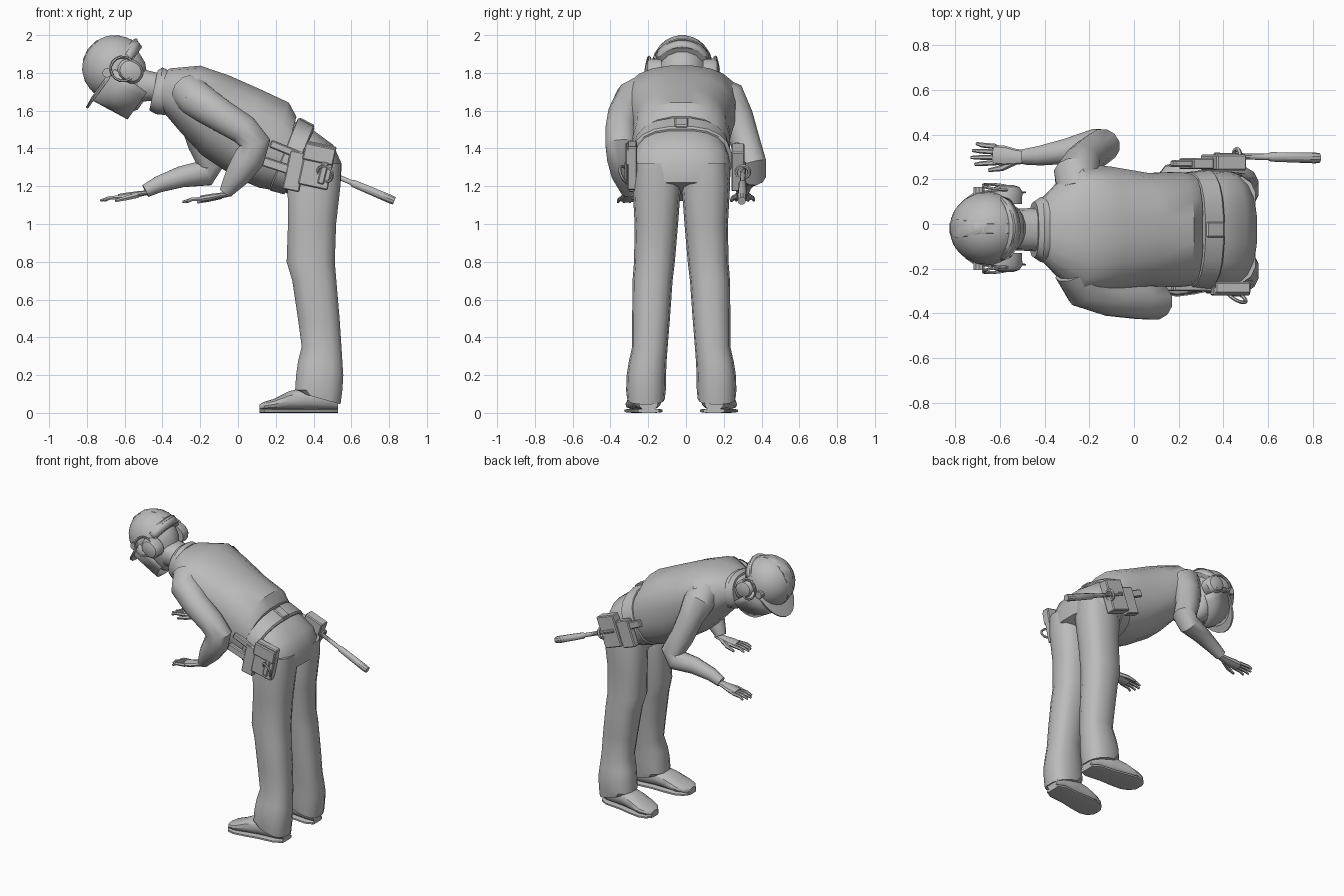
import bpy, bmesh, math
from mathutils import Vector as V, Matrix

cube = bpy.data.objects.get("Cube")
if cube:
    bpy.data.objects.remove(cube)

grey = bpy.data.materials.new("plain grey")
grey.use_nodes = True
grey.diffuse_color = (0.5, 0.5, 0.5, 1)
grey.node_tree.nodes["Principled BSDF"].inputs["Base Color"].default_value = (0.5, 0.5, 0.5, 1)
MID = -0.025  # y of the body's middle plane
Y = V((0, 1, 0))


def finish(name, bm, angle=35):
    bmesh.ops.recalc_face_normals(bm, faces=bm.faces)
    mesh = bpy.data.meshes.new(name)
    bm.to_mesh(mesh)
    bm.free()
    mesh.materials.append(grey)
    ob = bpy.data.objects.new(name, mesh)
    bpy.context.collection.objects.link(ob)
    bpy.ops.object.select_all(action='DESELECT')
    ob.select_set(True)
    bpy.context.view_layer.objects.active = ob
    bpy.ops.object.shade_smooth_by_angle(angle=math.radians(angle))
    return ob


def loft(name, rings, sides=16, power=0.85, angle=35):
    """Skin over rings given as (centre, half axis, other half axis)."""
    bm = bmesh.new()
    loops = []
    for c, p, q in rings:
        loop = []
        for i in range(sides):
            t = math.tau * (i + 0.5) / sides
            co, si = math.cos(t), math.sin(t)
            a = math.copysign(abs(co) ** power, co)
            b = math.copysign(abs(si) ** power, si)
            loop.append(bm.verts.new(c + p * a + q * b))
        loops.append(loop)
    for lo, hi in zip(loops, loops[1:]):
        for i in range(sides):
            j = (i + 1) % sides
            bm.faces.new((lo[i], lo[j], hi[j], hi[i]))
    bm.faces.new(loops[0])
    bm.faces.new(loops[-1])
    return finish(name, bm, angle)


def span(x1, z1, x2, z2, half, y=MID):
    """Ring between an upper and a lower outline point of the side profile."""
    a, b = V((x1, y, z1)), V((x2, y, z2))
    return (a + b) / 2, (a - b) / 2, Y * half


def tube(name, points, sides=10, flat=1.0):
    """Limb through (x, y, z, radius) points."""
    P = [V(p[:3]) for p in points]
    rings = []
    for i, p in enumerate(P):
        t = (P[min(i + 1, len(P) - 1)] - P[max(i - 1, 0)]).normalized()
        w = (Y - t * t.dot(Y)).normalized()
        rings.append((p, t.cross(w) * points[i][3] * flat, w * points[i][3]))
    return loft(name, rings, sides, 1)


def box(name, centre, size, tilt=0):
    bm = bmesh.new()
    m = Matrix.Translation(centre) @ Matrix.Rotation(math.radians(tilt), 4, 'Y') @ Matrix.Diagonal((*size, 1))
    bmesh.ops.create_cube(bm, size=1, matrix=m)
    bmesh.ops.bevel(bm, geom=bm.edges[:], offset=0.006, segments=1, affect='EDGES')
    return finish(name, bm)


def ring(name, centre, radius, thick, x_axis, y_axis):
    n = 16
    bm = bmesh.new()
    grid = []
    for i in range(n):
        t = math.tau * i / n
        d = x_axis * math.cos(t) + y_axis * math.sin(t)
        k = x_axis.cross(y_axis)
        grid.append([bm.verts.new(centre + d * (radius + thick * math.cos(s * math.tau / 6))
                                  + k * thick * math.sin(s * math.tau / 6)) for s in range(6)])
    for i in range(n):
        for s in range(6):
            a, b = grid[i], grid[(i + 1) % n]
            bm.faces.new((a[s], a[(s + 1) % 6], b[(s + 1) % 6], b[s]))
    return finish(name, bm)


# Jacket, bent forward at the waist
loft("jacket", [span(-.40, 1.80, -.44, 1.62, .13), span(-.36, 1.825, -.385, 1.58, .18),
                span(-.20, 1.84, -.31, 1.49, .30), span(-.05, 1.79, -.19, 1.36, .285),
                span(.12, 1.715, -.01, 1.24, .255), span(.27, 1.645, .11, 1.19, .26),
                span(.31, 1.57, .20, 1.175, .25)], 20)
loft("collar", [span(-.425, 1.815, -.47, 1.60, .125), span(-.40, 1.83, -.435, 1.58, .145),
                span(-.375, 1.82, -.385, 1.575, .15)], 18)
loft("neck", [span(-.60, 1.86, -.54, 1.64, .09), span(-.50, 1.82, -.47, 1.65, .095),
              span(-.38, 1.79, -.38, 1.64, .10)], 14)

# Trousers: seat and two legs
loft("trouser_seat", [span(.30, 1.545, .17, 1.19, .235), span(.41, 1.49, .23, 1.175, .25),
                      span(.505, 1.42, .26, 1.16, .262), span(.55, 1.32, .262, 1.14, .26),
                      span(.545, 1.22, .265, 1.12, .235)], 20, .75)
for side, tag in ((1, "left"), (-1, "right")):
    legs = [(1.32, .30, .545, .135, .11), (1.2, .26, .545, .13, .128), (1.0, .262, .522, .132, .115),
            (.8, .255, .515, .142, .108), (.7, .285, .523, .152, .106), (.5, .315, .54, .16, .1),
            (.35, .335, .55, .166, .094), (.27, .315, .555, .178, .1), (.2, .305, .56, .185, .104),
            (.12, .30, .555, .187, .105), (.045, .33, .545, .187, .1)]
    loft(tag + "_trouser_leg", [span(b, z, a, z + (.06 if z < .1 else 0), w, MID + side * y)
                                for z, a, b, y, w in legs], 14, .8)
    # Shoe with a flat sole
    shoe = [(.53, .09, .05), (.48, .13, .075), (.36, .14, .075), (.27, .115, .085),
            (.19, .075, .088), (.14, .06, .07), (.115, .045, .035)]
    sides = [MID + side * (.187 + (.4 - x) * .1) for x, h, w in shoe]
    loft(tag + "_shoe", [span(x, h, x, .015, w, y) for (x, h, w), y in zip(shoe, sides)], 14, .8)
    loft(tag + "_sole", [span(x, .022, x, 0, w + .006, y) for (x, h, w), y in zip(shoe, sides)], 12, .5)

# Sleeves
tube("left_sleeve", [(-.25, .14, 1.70, .10), (-.255, .22, 1.66, .105), (-.23, .275, 1.56, .085),
                     (-.19, .315, 1.43, .08), (-.14, .35, 1.32, .078), (-.17, .355, 1.27, .072),
                     (-.30, .325, 1.25, .058), (-.42, .305, 1.21, .045), (-.49, .30, 1.175, .036)], 12)
tube("right_sleeve", [(-.26, -.20, 1.70, .10), (-.22, -.28, 1.66, .10), (-.10, -.325, 1.58, .09),
                      (.03, -.345, 1.50, .083), (.09, -.345, 1.43, .085), (.06, -.335, 1.35, .085),
                      (0, -.325, 1.26, .07), (-.05, -.31, 1.19, .045), (-.065, -.305, 1.165, .036)], 12)


# Hands: flat palm, four fingers and an inward thumb
def hand(tag, x, y, z, side):
    def at(d, off, drop, r):
        return (x - d, y + side * off, z - drop, r)
    tube(tag + "_palm", [at(-.03, 0, 0, .028), at(.03, 0, .01, .036), at(.08, .005, .02, .045),
                         at(.13, .01, .028, .044)], 10, .45)
    for i in range(4):
        off = (i - 1.5) * .024 + .01
        reach = .235 - abs(i - 1.3) * .018
        tube(f"{tag}_finger_{i + 1}", [at(.115, off, .026, .012), at(.18, off * 1.15, .03, .011),
                                       at(reach, off * 1.3, .044, .007)], 6)
    tube(tag + "_thumb", [at(.03, -.02, .015, .016), at(.09, -.05, .03, .014),
                          at(.15, -.06, .045, .008)], 6)


hand("left", -.50, .30, 1.168, 1)
hand("right", -.065, -.30, 1.16, -1)

# Head frame: U points to the crown, F to the face
U, F, O = V((-.81, 0, .586)), V((-.586, 0, -.81)), V((-.65, -.02, 1.825))


def head(u, f, y=0):
    return O + U * u + F * f + Y * y


def slice_(u, back, front, half):
    return head(u, (back + front) / 2), F * (front - back) / 2, Y * half


loft("head", [slice_(.03, -.14, .14, .13), slice_(-.05, -.145, .145, .13), slice_(-.11, -.12, .15, .115),
              slice_(-.17, -.06, .145, .095), slice_(-.21, .01, .13, .065), slice_(-.225, .04, .11, .035)], 16, 1)
tube("nose", [(*head(-.04, .14), .01), (*head(-.09, .165), .018), (*head(-.105, .15), .014)], 6)
loft("helmet", [slice_(-.05, -.17, .165, .158)] +
     [slice_(.175 * math.sin(t), -.175 * math.cos(t), .175 * math.cos(t), .165 * math.cos(t))
      for t in (math.radians(a) for a in (0, 15, 30, 45, 60, 75, 88))], 24, 1)
loft("helmet_ridge", [slice_(.177 * math.sin(t), -.178 * math.cos(t), .178 * math.cos(t), .04)
                      for t in (math.radians(a) for a in (5, 30, 50, 70, 88))], 12, .5)
loft("helmet_brim", [slice_(-.008, -.195, .26, .165), slice_(.004, -.195, .262, .168),
                     slice_(.012, -.18, .2, .165)], 24, 1)


# Curved plates: the face shield and the neck guard
def wrap(name, u0, u1, r0, r1, w0, w1, start, end):
    bm = bmesh.new()
    rows = [[], []]
    for i in range(15):
        t = math.radians(start + (end - start) * i / 14)
        for row, u, r, w in ((rows[0], u0, r0, w0), (rows[1], u1, r1, w1)):
            row.append(bm.verts.new(head(u, r * math.cos(t), w * math.sin(t))))
    for i in range(14):
        bm.faces.new((rows[0][i], rows[0][i + 1], rows[1][i + 1], rows[1][i]))
    ob = finish(name, bm)
    mod = ob.modifiers.new("thickness", 'SOLIDIFY')
    mod.thickness = .006


wrap("face_shield", .0, -.212, .21, .182, .172, .165, -88, 88)
wrap("neck_guard", .0, -.05, .19, .175, .165, .155, 120, 240)
for s, tag in ((1, "left"), (-1, "right")):
    # Ear cup, wire loop and shield pivot
    cup = [(.11, .06), (.165, .062), (.185, .05), (.195, .025)]
    loft(tag + "_ear_cup", [(head(-.075, -.035, s * y), U * r * 1.15, F * r) for y, r in cup], 14, .9)
    ring(tag + "_ear_wire", head(-.035, -.02, s * .185), .065, .007, U, (F + Y * s * .2).normalized())
    loft(tag + "_shield_pivot", [(head(.02, .045, s * y), U * .025, F * .025) for y in (.14, .185)], 10, 1)

# Belt with a keeper at the back
loft("belt", [span(.315, 1.555, .165, 1.185, .25), span(.32, 1.562, .17, 1.175, .258),
              span(.40, 1.518, .245, 1.155, .268), span(.405, 1.505, .25, 1.165, .258)], 20, .8)
box("belt_keeper", (.362, MID, 1.535), (.09, .07, .02), 28)

# Right side gear: pouch, holders, cuffs
box("right_pouch", (.42, -.285, 1.31), (.16, .05, .235), 12)
box("right_pouch_flap", (.43, -.30, 1.37), (.165, .04, .09), 12)
box("right_pouch_clip", (.45, -.317, 1.27), (.035, .015, .12), 14)
box("right_holder", (.30, -.28, 1.28), (.09, .045, .21), 12)
box("right_strap", (.26, -.285, 1.39), (.19, .03, .04), 22)
box("right_lower_strap", (.20, -.285, 1.31), (.15, .03, .05), 18)
ring("cuff", V((.46, -.325, 1.265)), .045, .008, V((.3, -.5, .81)), V((.85, -.28, -.45)).normalized())

# Left side gear: holsters and a baton on a ring
box("left_holster", (.40, .275, 1.30), (.14, .07, .22), 20)
box("left_pouch", (.28, .27, 1.31), (.10, .05, .19), 20)
box("left_strap", (.24, .27, 1.38), (.15, .03, .05), 24)
ring("baton_ring", V((.46, .30, 1.275)), .035, .01, V((0, 1, 0)), V((.42, 0, .9)).normalized())
tube("baton", [(.36, .305, 1.32, .014), (.50, .302, 1.262, .014), (.60, .30, 1.22, .014),
               (.61, .30, 1.215, .021), (.81, .295, 1.13, .024), (.828, .295, 1.123, .022)], 10)
